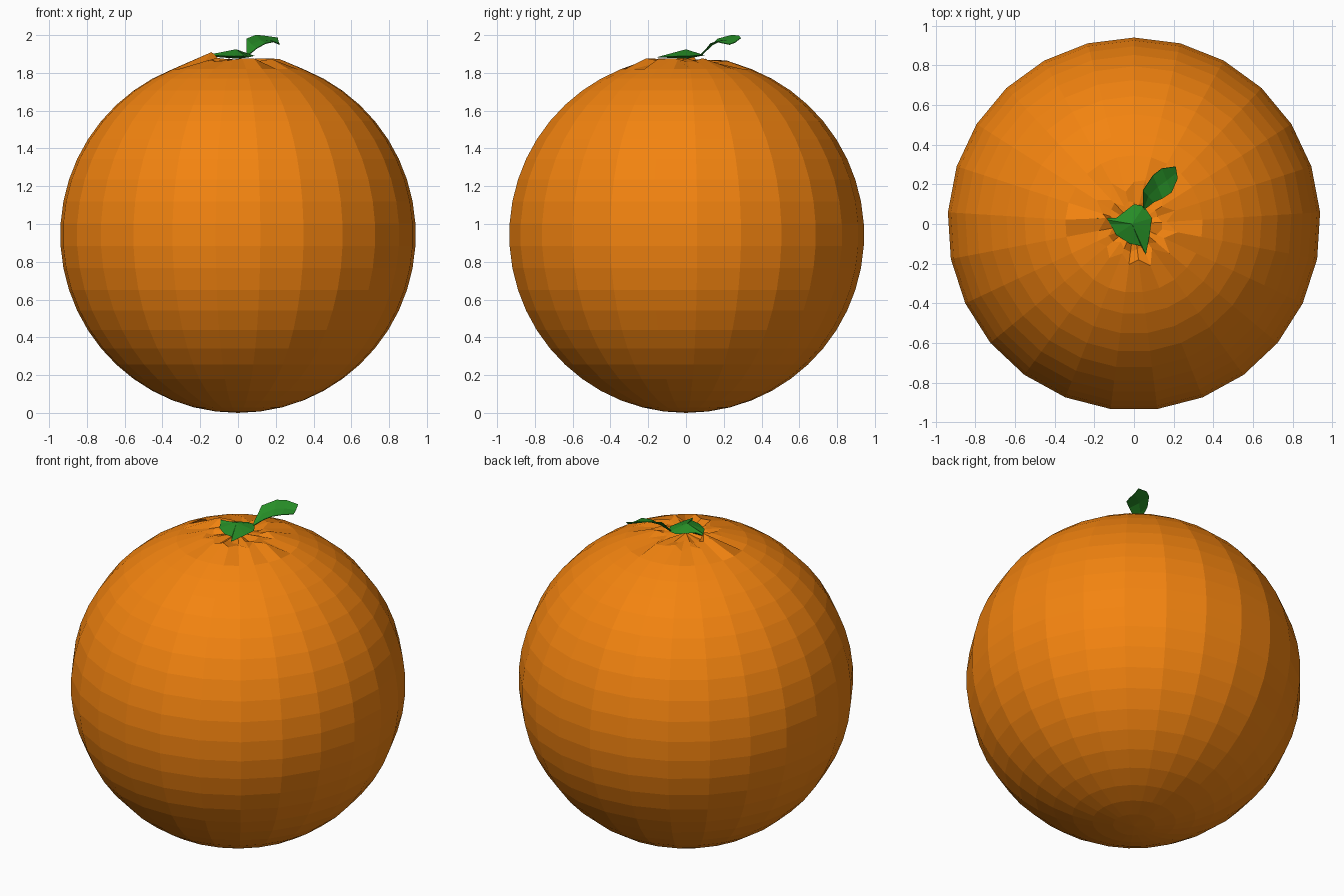
import bpy, bmesh, math, random
from mathutils import Vector

if "Cube" in bpy.data.objects:
    bpy.data.objects.remove(bpy.data.objects["Cube"])

random.seed(4)
R, CZ, N = 0.943, 0.943, 25


def material(name, rgb):
    m = bpy.data.materials.new(name)
    m.diffuse_color = (*rgb, 1)
    m.use_nodes = True
    m.node_tree.nodes["Principled BSDF"].inputs["Base Color"].default_value = m.diffuse_color
    return m


def finish(name, bm, mat):
    bmesh.ops.recalc_face_normals(bm, faces=bm.faces)
    me = bpy.data.meshes.new(name)
    bm.to_mesh(me)
    bm.free()
    me.materials.append(mat)
    ob = bpy.data.objects.new(name, me)
    bpy.context.collection.objects.link(ob)
    return ob


orange = material("orange_peel", (0.90, 0.23, 0.005))
green = material("leaf_green", (0.02, 0.27, 0.02))

# Fruit: faceted sphere, 25 segments and 25 rings, one vertex column on +y
bm = bmesh.new()
rings = []
for i in range(1, N):
    t = math.pi * i / N
    ring = []
    for j in range(N):
        a = math.pi / 2 + 2 * math.pi * j / N
        r, z = R * math.sin(t), CZ + R * math.cos(t)
        # puckered skin around the stem
        if i == 1:
            r += random.uniform(-0.02, 0.03)
            z += random.uniform(-0.025, 0.008) - 0.005
        elif i == 2:
            r += (-0.05 if j % 2 else 0) + random.uniform(-0.03, 0.0)
            z += random.uniform(-0.004, 0.022)
        ring.append(bm.verts.new((r * math.cos(a), r * math.sin(a), z)))
    rings.append(ring)
top = bm.verts.new((0, 0, 1.865))
bottom = bm.verts.new((0, 0, 0))
for j in range(N):
    k = (j + 1) % N
    bm.faces.new((top, rings[0][j], rings[0][k]))
    bm.faces.new((bottom, rings[-1][k], rings[-1][j]))
    for a, b in zip(rings, rings[1:]):
        bm.faces.new((a[j], b[j], b[k], a[k]))
# slight pucker bump at the left of the stem
rings[1][6].co = (-0.14, 0.03, 1.91)
finish("fruit", bm, orange)

# Calyx: low pointed star cap
outline = [(-0.19, 0.03, 1.89), (-0.09, 0.03, 1.90), (0.0, 0.10, 1.893),
           (0.05, 0.09, 1.895), (0.09, 0.03, 1.89), (0.08, -0.05, 1.888),
           (0.06, -0.155, 1.883), (0.035, -0.11, 1.89), (-0.02, -0.10, 1.888),
           (-0.09, -0.055, 1.89), (-0.12, 0.0, 1.892)]
bm = bmesh.new()
tip = bm.verts.new((-0.01, 0, 1.925))
base = bm.verts.new((0, 0, 1.875))
edge = [bm.verts.new(p) for p in outline]
for a, b in zip(edge, edge[1:] + edge[:1]):
    bm.faces.new((tip, b, a))
    bm.faces.new((base, a, b))
finish("calyx", bm, green)

# Leaf: arched strip from the calyx, left edge raised
left = [(0.045, 0.08, 1.895), (0.045, 0.17, 1.98), (0.095, 0.245, 2.0),
        (0.14, 0.28, 1.995), (0.21, 0.29, 1.985)]
right = [(0.055, 0.075, 1.895), (0.10, 0.11, 1.93), (0.145, 0.13, 1.955),
         (0.19, 0.16, 1.965), (0.22, 0.23, 1.95)]
bm = bmesh.new()
rows = []
for l, r in zip(left, right):
    mid = (Vector(l) + Vector(r)) / 2 - Vector((0, 0, 0.006))
    rows.append([bm.verts.new(p) for p in (l, mid, r)])
for a, b in zip(rows, rows[1:]):
    for c in range(2):
        bm.faces.new((a[c], a[c + 1], b[c + 1], b[c]))
leaf = finish("leaf", bm, green)
mod = leaf.modifiers.new("thickness", 'SOLIDIFY')
mod.thickness = 0.004
mod.offset = 0
